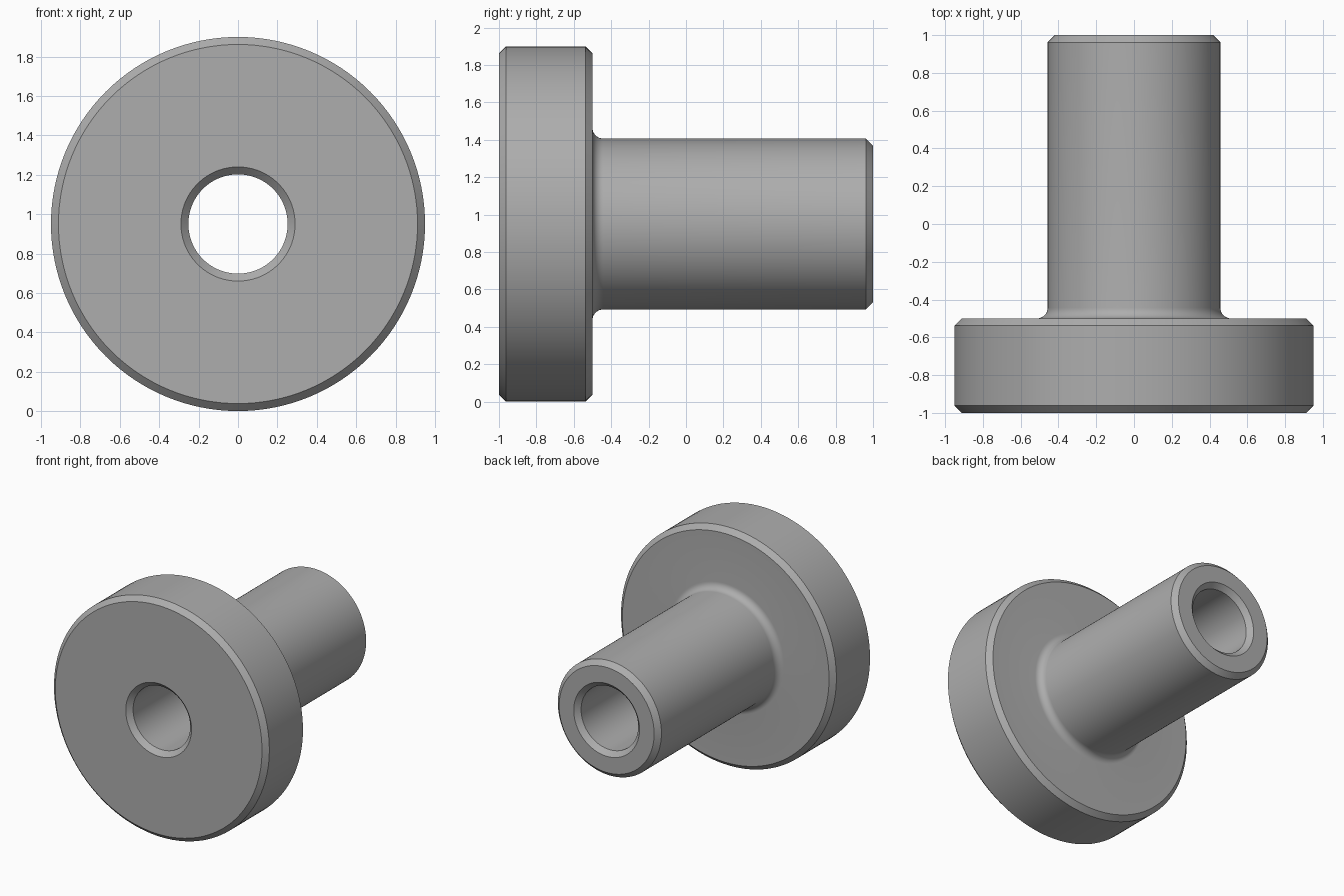
import bpy, bmesh, math

if "Cube" in bpy.data.objects:
    bpy.data.objects.remove(bpy.data.objects["Cube"])

SEGMENTS = 128
AXIS_Z = 0.95            # height of the bushing axis
FLANGE_R, SHAFT_R, BORE_R = 0.95, 0.457, 0.252
CHAMFER, FILLET = 0.038, 0.057
FRONT, STEP, BACK = -1.0, -0.5, 1.0

# Fillet arc where the shaft meets the flange
fillet = []
for i in range(9):
    a = math.radians(90 * i / 8)
    fillet.append((SHAFT_R + FILLET * (1 - math.sin(a)),
                   STEP + FILLET * (1 - math.cos(a))))

# Closed (radius, y) cross-section
profile = [
    (BORE_R + CHAMFER, FRONT),
    (FLANGE_R - CHAMFER, FRONT),
    (FLANGE_R, FRONT + CHAMFER),
    (FLANGE_R, STEP - CHAMFER),
    (FLANGE_R - CHAMFER, STEP),
    *fillet,
    (SHAFT_R, BACK - CHAMFER),
    (SHAFT_R - CHAMFER, BACK),
    (BORE_R + CHAMFER, BACK),
    (BORE_R, BACK - CHAMFER),
    (BORE_R, FRONT + CHAMFER),
]

# Revolve the cross-section around the y axis
bm = bmesh.new()
rings = []
for s in range(SEGMENTS):
    a = 2 * math.pi * s / SEGMENTS
    rings.append([bm.verts.new((r * math.cos(a), y, AXIS_Z + r * math.sin(a)))
                  for r, y in profile])
n = len(profile)
for s in range(SEGMENTS):
    r0, r1 = rings[s], rings[(s + 1) % SEGMENTS]
    for i in range(n):
        j = (i + 1) % n
        bm.faces.new((r0[i], r0[j], r1[j], r1[i]))
bmesh.ops.recalc_face_normals(bm, faces=bm.faces)

mesh = bpy.data.meshes.new("flanged_bushing")
bm.to_mesh(mesh)
bm.free()
bushing = bpy.data.objects.new("flanged_bushing", mesh)
bpy.context.collection.objects.link(bushing)

# Plain grey metal
grey = bpy.data.materials.new("grey_metal")
grey.diffuse_color = (0.42, 0.42, 0.42, 1.0)
grey.use_nodes = True
grey.node_tree.nodes["Principled BSDF"].inputs["Base Color"].default_value = grey.diffuse_color
mesh.materials.append(grey)

# Smooth round surfaces, sharp chamfer edges
bpy.context.view_layer.objects.active = bushing
bushing.select_set(True)
bpy.ops.object.shade_smooth_by_angle(angle=math.radians(30))
